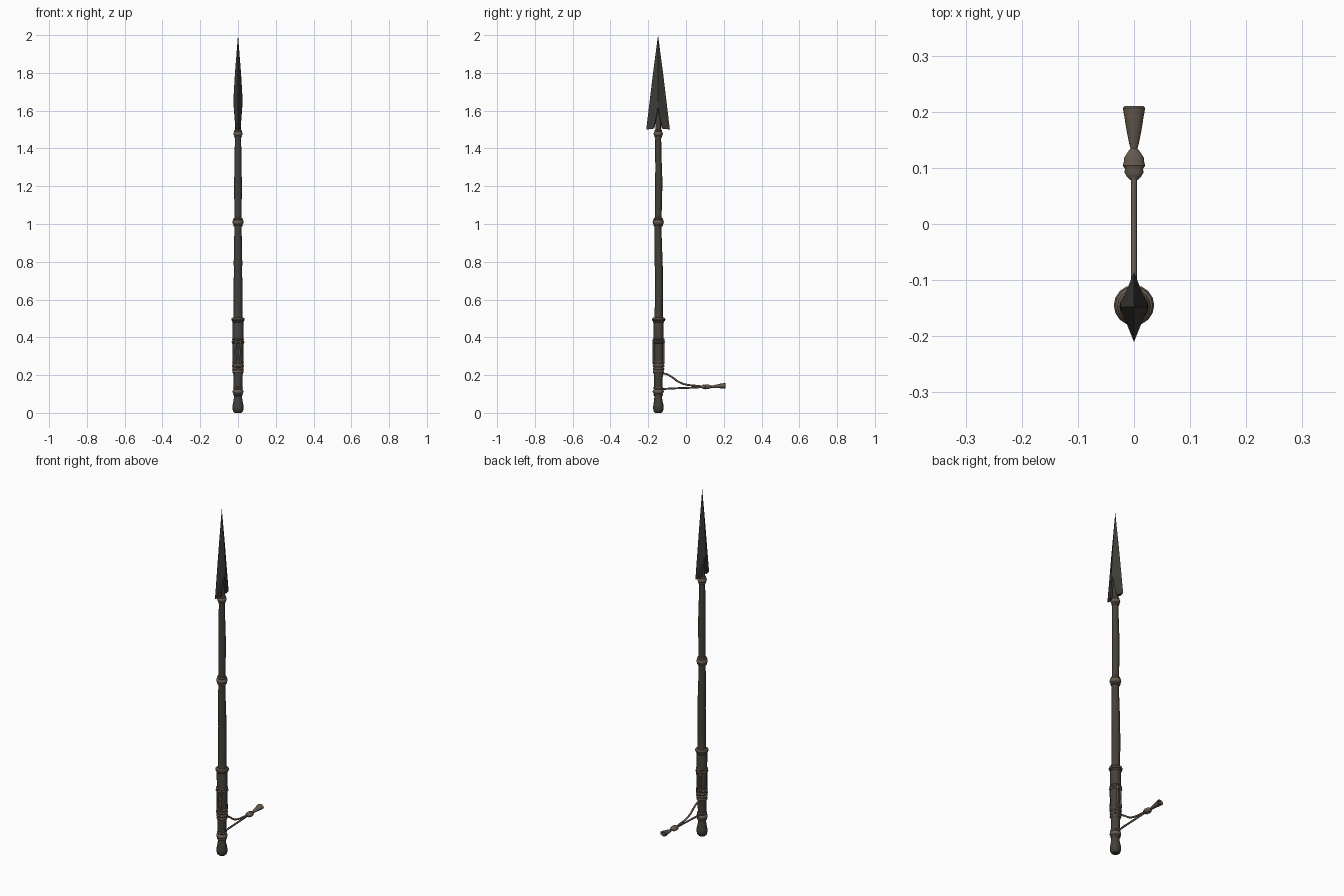
import bpy, bmesh, math
from mathutils import Vector

if "Cube" in bpy.data.objects:
    bpy.data.objects.remove(bpy.data.objects["Cube"])

def material(name, col):
    m = bpy.data.materials.new(name)
    m.diffuse_color = (*col, 1)
    m.use_nodes = True
    m.node_tree.nodes["Principled BSDF"].inputs["Base Color"].default_value = m.diffuse_color
    return m

WOOD = material("dark wood", (0.058, 0.050, 0.041))
STONE = material("dark stone", (0.050, 0.046, 0.038))
CORD = material("brown cord", (0.135, 0.103, 0.076))
AX = -0.147  # shaft axis in y

def finish(name, bm, mat, angle=40):
    bmesh.ops.recalc_face_normals(bm, faces=bm.faces[:])
    me = bpy.data.meshes.new(name)
    bm.to_mesh(me)
    bm.free()
    ob = bpy.data.objects.new(name, me)
    bpy.context.collection.objects.link(ob)
    me.materials.append(mat)
    if angle:
        bpy.ops.object.select_all(action='DESELECT')
        ob.select_set(True)
        bpy.context.view_layer.objects.active = ob
        bpy.ops.object.shade_smooth_by_angle(angle=math.radians(angle))
    return ob

def loft(name, rows, mat, along='z', sides=16, angle=40):
    """rows: (position on axis, radius x, other radius, other centre)"""
    bm = bmesh.new()
    rings = []
    for p, rx, ro, c in rows:
        ring = []
        for i in range(sides):
            a = 2 * math.pi * i / sides
            x, o = rx * math.cos(a), c + ro * math.sin(a)
            ring.append(bm.verts.new((x, o, p) if along == 'z' else (x, p, o)))
        rings.append(ring)
    for r0, r1 in zip(rings, rings[1:]):
        for i in range(sides):
            j = (i + 1) % sides
            bm.faces.new((r0[i], r0[j], r1[j], r1[i]))
    bm.faces.new(rings[0][::-1])
    bm.faces.new(rings[-1])
    return finish(name, bm, mat, angle)

# slightly uneven carved shaft with a knobbed butt
profile = [(0, .016, 0), (.008, .025, 0), (.025, .029, .001), (.04, .028, .001), (.07, .022, 0),
           (.10, .021, 0), (.20, .024, .001), (.22, .027, .002), (.36, .028, .002), (.48, .028, .001),
           (.50, .023, .002), (.56, .022, .003), (.64, .023, .004), (.74, .0215, .004), (.80, .022, .002),
           (.90, .020, 0), (1.0, .018, -.001), (1.1, .019, .001), (1.22, .020, .003), (1.30, .018, .002),
           (1.38, .017, 0), (1.48, .016, 0), (1.54, .015, 0), (1.60, .008, 0)]
loft("shaft", [(z, r * 1.03, r * .97, AX + o) for z, r, o in profile], WOOD)

# cord bindings: (height, radius, half height, y shift)
bindings = [(.097, .026, .008, 0), (.113, .030, .012, 0), (.132, .027, .008, 0),
            (.215, .030, .009, .001), (.232, .031, .009, .002), (.249, .032, .009, .002), (.266, .031, .009, .002),
            (.375, .034, .009, .002), (.389, .032, .007, .002),
            (.483, .031, .007, .002), (.495, .036, .010, .002),
            (.993, .026, .008, 0), (1.010, .030, .014, 0), (1.026, .026, .008, 0),
            (1.462, .021, .009, 0), (1.478, .025, .013, 0), (1.493, .021, .008, 0)]
for n, (z, r, h, o) in enumerate(bindings):
    rows = [(z + h * a, r - d, r - d, AX + o) for a, d in
            ((-1, .009), (-.7, .003), (0, 0), (.7, .003), (1, .009))]
    loft(f"binding_{n + 1}", rows, CORD)

def cord(name, pts, radius):
    cu = bpy.data.curves.new(name, 'CURVE')
    cu.dimensions = '3D'
    cu.bevel_depth = radius
    cu.bevel_resolution = 2
    cu.use_fill_caps = True
    cu.resolution_u = 6
    sp = cu.splines.new('BEZIER')
    sp.bezier_points.add(len(pts) - 1)
    for bp, p in zip(sp.bezier_points, pts):
        bp.co = p
        bp.handle_left_type = bp.handle_right_type = 'AUTO'
    cu.materials.append(CORD)
    ob = bpy.data.objects.new(name, cu)
    bpy.context.collection.objects.link(ob)

# upright lashings on the front and back of the grip
for side, y in (("front", AX - .0245), ("back", AX + .0285)):
    for s in (-1, 1):
        cord(f"grip_lashing_{side}_{s}", [(s * .013, y, .26), (s * .010, y, .32), (s * .013, y, .385)], .005)

# hanging loop of two strands
cord("upper_strand", [(0, -.128, .208), (0, -.105, .206), (0, -.075, .190), (0, -.04, .165),
                      (0, 0, .150), (0, .05, .144), (0, .095, .139)], .005)
cord("lower_strand", [(0, -.13, .126), (0, -.06, .130), (0, .02, .133), (0, .095, .137)], .005)

# lumpy knot
knot = [(.078, .006, .006), (.085, .013, .008), (.092, .017, .012), (.098, .016, .011), (.104, .020, .014),
        (.111, .018, .012), (.117, .018, .013), (.124, .014, .010), (.130, .010, .008), (.136, .005, .005)]
loft("knot", [(y, a, b, .138) for y, a, b in knot], CORD, 'y', 14)

# flared tassel
tassel = [(.130, .005, .005, .138), (.145, .009, .007, .139), (.165, .013, .010, .141),
          (.190, .017, .013, .143), (.207, .020, .015, .144), (.210, .017, .012, .144), (.203, .010, .007, .144)]
loft("tassel", tassel, CORD, 'y', 12)

# spear head: four faceted quarters with a notch between two barbs
AH = AX - .001
bm = bmesh.new()
for sx in (-1, 1):
    for sy in (-1, 1):
        V = lambda x, y, z: bm.verts.new((sx * x, AH + sy * y, z))
        tip, ridge_hi, ridge = V(0, 0, 2), V(.016, 0, 1.80), V(.025, 0, 1.65)
        notch, apex = V(.021, 0, 1.62), V(0, 0, 1.60)
        edge_hi, barb = V(0, .0265, 1.80), V(0, .0625, 1.50)
        inner, core = V(.014, .022, 1.505), V(0, .020, 1.505)
        for f in ((tip, edge_hi, ridge_hi), (ridge_hi, edge_hi, barb, ridge), (ridge, barb, inner, notch),
                  (inner, barb, core), (notch, inner, core, apex)):
            bm.faces.new(f)
bmesh.ops.remove_doubles(bm, verts=bm.verts[:], dist=.0005)
finish("spear_head", bm, STONE, 0)
